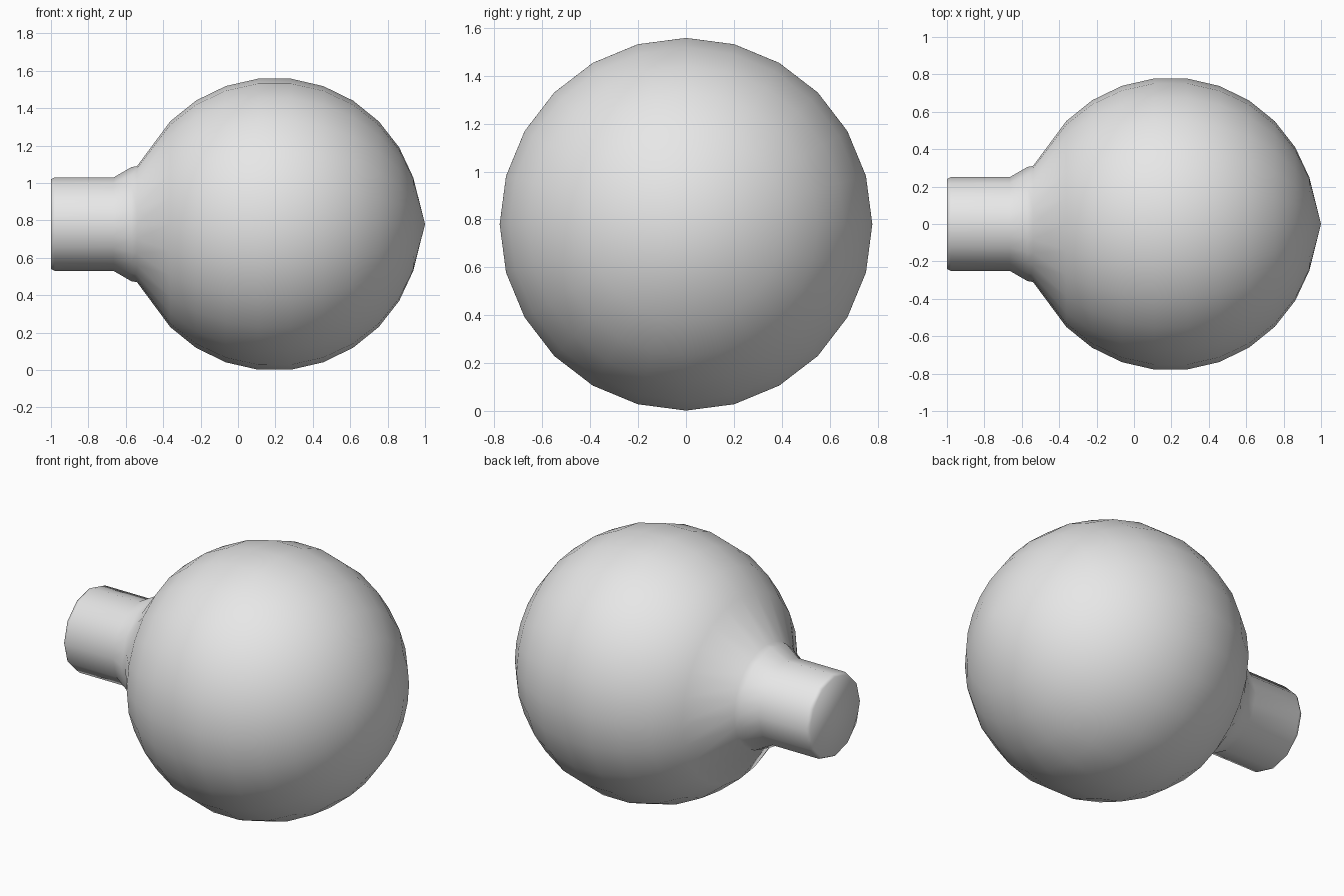
import bpy, bmesh
from math import sin, cos, pi, radians

cube = bpy.data.objects.get("Cube")
if cube:
    bpy.data.objects.remove(cube)

SIDES = 24
AXIS_Z = 0.78

grey = bpy.data.materials.new("plain grey")
grey.use_nodes = True
colour = (0.8, 0.8, 0.8, 1)
grey.diffuse_color = colour
grey.node_tree.nodes["Principled BSDF"].inputs["Base Color"].default_value = colour

bm = bmesh.new()


def ring(x, radius, faceted):
    """Ring around the x axis; a faceted ring has half as many visible sides."""
    verts = []
    for i in range(SIDES):
        a = 2 * pi * i / SIDES
        r = radius * cos(2 * pi / SIDES) if faceted and i % 2 else radius
        verts.append(bm.verts.new((x, r * sin(a), AXIS_Z + r * cos(a))))
    return verts


# Neck and collar profile, from the end cap to the bulb
neck = [(-1, 0.24), (-0.98, 0.25), (-0.665, 0.25), (-0.57, 0.305)]
rings = [ring(x, r, True) for x, r in neck]
rings.append(ring(-0.54, 0.31, False))

# Round bulb
for k in range(10):
    a = radians(18.6 + 12.97 * (9 - k))
    rings.append(ring(0.195 + 0.783 * cos(a), 0.783 * sin(a), False))

# Skin between neighbouring rings
for low, high in zip(rings, rings[1:]):
    for i in range(SIDES):
        j = (i + 1) % SIDES
        bm.faces.new((low[i], low[j], high[j], high[i]))

# End cap and bulb tip
bm.faces.new(rings[0])
tip = bm.verts.new((1, 0, AXIS_Z))
for i in range(SIDES):
    bm.faces.new((rings[-1][i], rings[-1][(i + 1) % SIDES], tip))

bmesh.ops.recalc_face_normals(bm, faces=bm.faces)
for face in bm.faces:
    face.smooth = True

mesh = bpy.data.meshes.new("bulb")
bm.to_mesh(mesh)
bm.free()
mesh.materials.append(grey)
bulb = bpy.data.objects.new("bulb", mesh)
bpy.context.collection.objects.link(bulb)
